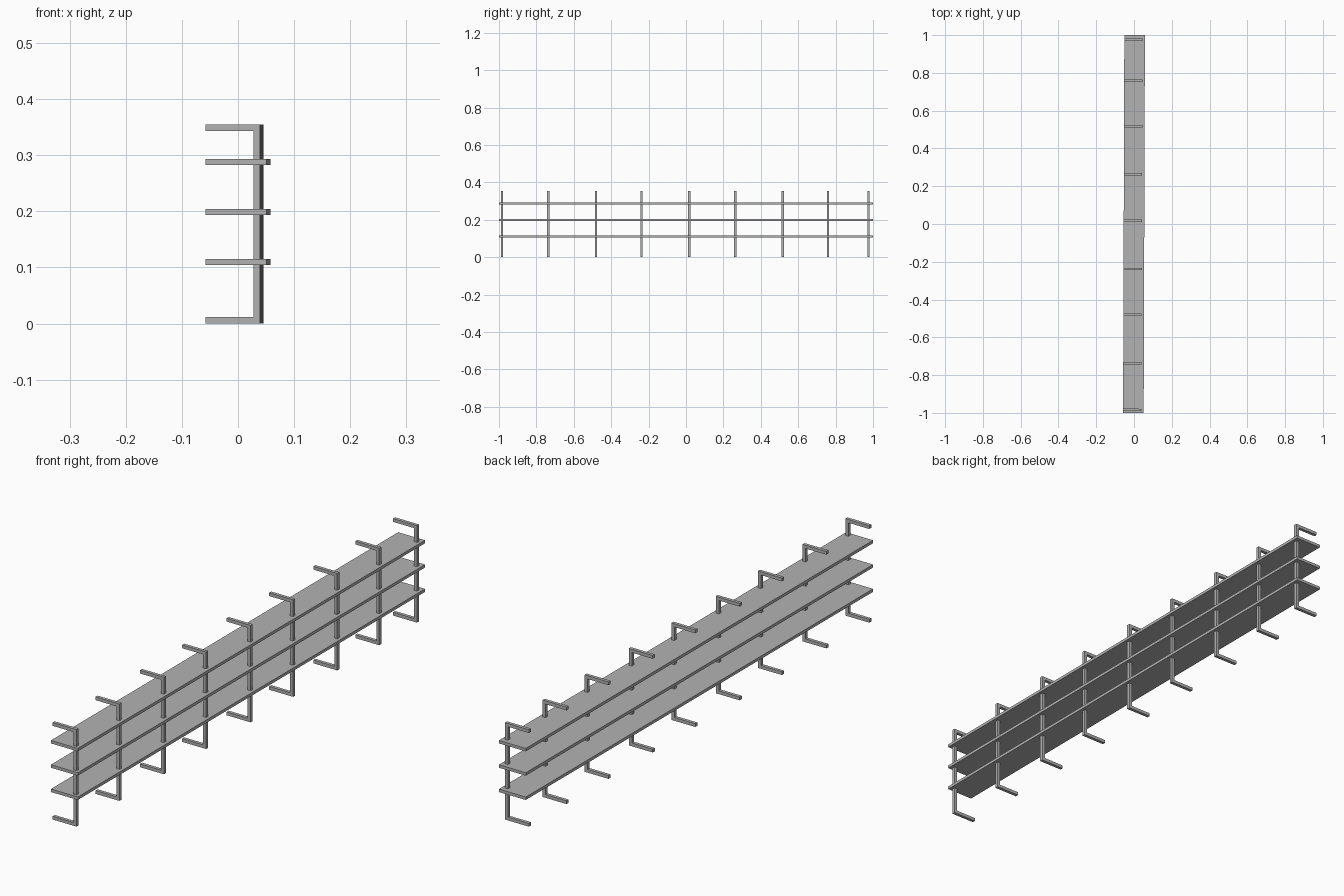
import bpy
import bmesh
from mathutils import Matrix

cube = bpy.data.objects.get("Cube")
if cube:
    bpy.data.objects.remove(cube, do_unlink=True)

metal = bpy.data.materials.new("grey metal")
metal.use_nodes = True
grey = (0.45, 0.45, 0.45, 1)
metal.diffuse_color = grey
metal.node_tree.nodes["Principled BSDF"].inputs["Base Color"].default_value = grey

BAR = 0.012          # square section of the brackets
HEIGHT = 0.355
BACK, FRONT = -0.0545, 0.0425
YAW = Matrix.Rotation(-0.0033, 4, "Z")   # the rack stands very slightly turned


def extrude_profile(name, points, y0, y1):
    """Extrude an x-z outline along y into a flat-sided solid."""
    bm = bmesh.new()
    face = bm.faces.new([bm.verts.new((x, y0, z)) for x, z in points])
    new = bmesh.ops.extrude_face_region(bm, geom=[face])["geom"]
    verts = [v for v in new if isinstance(v, bmesh.types.BMVert)]
    bmesh.ops.translate(bm, verts=verts, vec=(0, y1 - y0, 0))
    bmesh.ops.recalc_face_normals(bm, faces=bm.faces)
    bm.transform(YAW)
    mesh = bpy.data.meshes.new(name)
    bm.to_mesh(mesh)
    bm.free()
    mesh.materials.append(metal)
    obj = bpy.data.objects.new(name, mesh)
    bpy.context.collection.objects.link(obj)


# Long shelves
for name, z in (("lower_shelf", 0.11), ("middle_shelf", 0.199), ("upper_shelf", 0.288)):
    low, high = z - 0.0055, z + 0.0055
    extrude_profile(name, [(-0.0545, low), (0.0545, low), (0.0545, high), (-0.0545, high)], -1, 1)

# C-shaped brackets: upright post with a foot and a top arm
bracket = [
    (BACK, 0), (FRONT, 0), (FRONT, HEIGHT), (BACK, HEIGHT),
    (BACK, HEIGHT - BAR), (FRONT - BAR, HEIGHT - BAR),
    (FRONT - BAR, BAR), (BACK, BAR),
]
stations = (-0.984, -0.737, -0.481, -0.238, 0.018, 0.263, 0.517, 0.759, 0.976)
for i, y in enumerate(stations, 1):
    extrude_profile(f"bracket_{i}", bracket, y - BAR / 2, y + BAR / 2)
